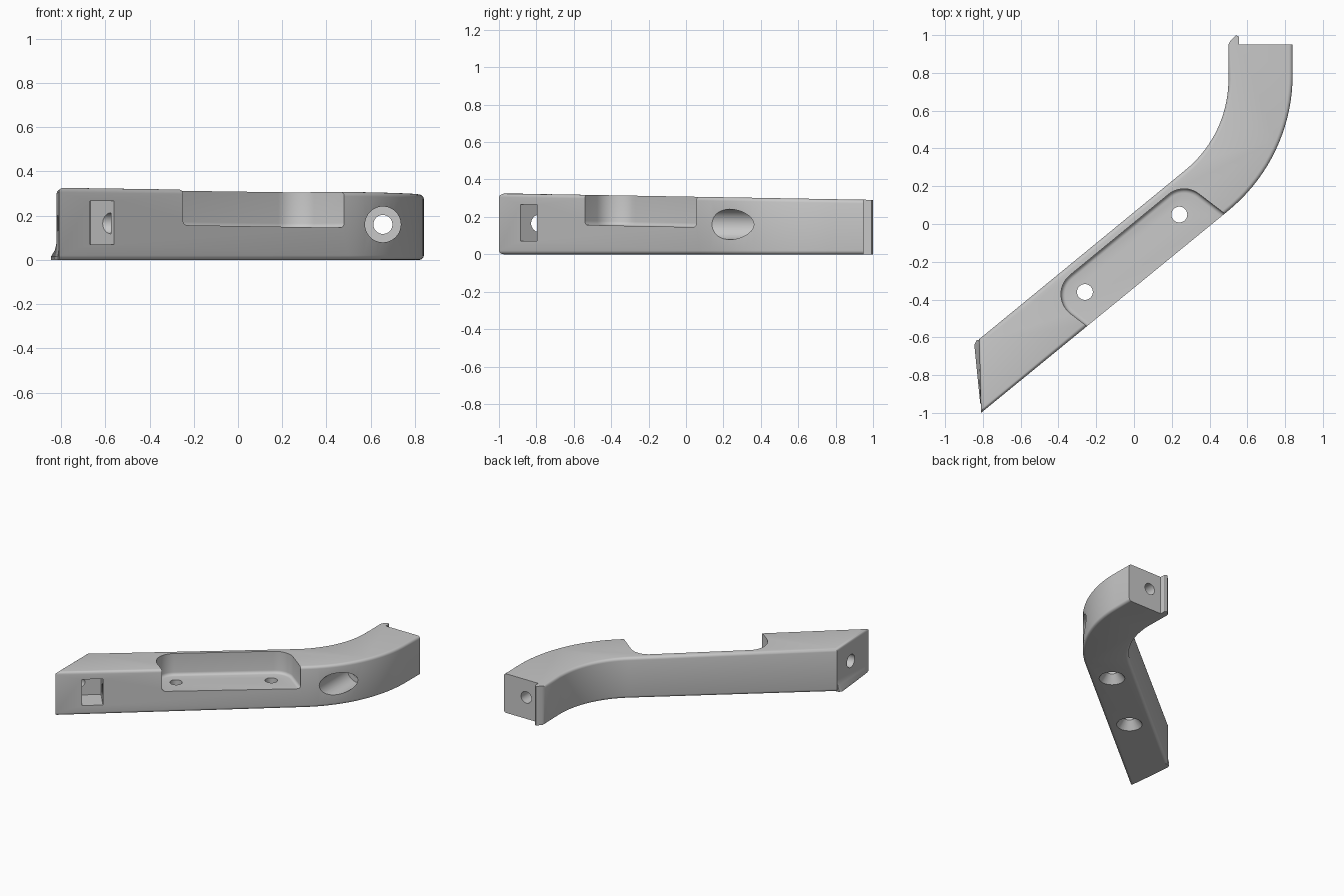
import bpy, bmesh, math
from mathutils import Vector

cube = bpy.data.objects.get("Cube")
if cube:
    bpy.data.objects.remove(cube, do_unlink=True)

grey = bpy.data.materials.new("plain grey")
grey.use_nodes = True
grey.diffuse_color = (0.58, 0.58, 0.58, 1)
grey.node_tree.nodes["Principled BSDF"].inputs["Base Color"].default_value = (0.58, 0.58, 0.58, 1)


def make_object(name, bm):
    mesh = bpy.data.meshes.new(name)
    bm.to_mesh(mesh)
    bm.free()
    mesh.materials.append(grey)
    obj = bpy.data.objects.new(name, mesh)
    bpy.context.collection.objects.link(obj)
    return obj


def loft(rings):
    """Closed solid through matching rings of points."""
    bm = bmesh.new()
    loops = [[bm.verts.new(p) for p in ring] for ring in rings]
    n = len(loops[0])
    for a, b in zip(loops, loops[1:]):
        for i in range(n):
            bm.faces.new((a[i], a[(i + 1) % n], b[(i + 1) % n], b[i]))
    bm.faces.new(loops[0])
    bm.faces.new(loops[-1])
    bmesh.ops.recalc_face_normals(bm, faces=bm.faces)
    return bm


def prism(outline, low, high):
    return loft([[(x, y, f(y)) for x, y in outline] for f in (low, high)])


def bevel(bm, rule, size):
    edges = [e for e in bm.edges if rule((e.verts[0].co + e.verts[1].co) / 2, e)]
    bmesh.ops.bevel(bm, geom=edges, offset=size, segments=4, profile=0.5, affect='EDGES')


def arc(cx, cy, r, start, end, steps=18):
    angles = [math.radians(start + (end - start) * i / steps) for i in range(steps + 1)]
    return [(cx + r * math.cos(a), cy + r * math.sin(a)) for a in angles]


def fillet(before, corner, after, r, steps=12):
    p = Vector((*corner, 0))
    d1 = (Vector((*before, 0)) - p).normalized()
    d2 = (Vector((*after, 0)) - p).normalized()
    half = d1.angle(d2) / 2
    centre = p + (d1 + d2).normalized() * r / math.sin(half)
    t = r / math.tan(half)
    v1, v2 = (p + d1 * t - centre).normalized(), (p + d2 * t - centre).normalized()
    return [(centre + v1.slerp(v2, i / steps) * r).to_2d()[:] for i in range(steps + 1)]


def rod(start, end, r, r_end):
    a, b = Vector(start), Vector(end)
    turn = (b - a).to_track_quat('Z', 'Y')
    circle = [turn @ Vector((x, y, 0)) for x, y in arc(0, 0, 1, 0, 360, 40)[:-1]]
    return loft([[a + c * r for c in circle], [b + c * r_end for c in circle]])


def combine(target, bm, operation):
    tool = make_object("tool", bm)
    tool.hide_render = True
    mod = target.modifiers.new("combine", 'BOOLEAN')
    mod.operation = operation
    mod.solver = 'EXACT'
    mod.object = tool
    bpy.context.view_layer.objects.active = target
    bpy.ops.object.modifier_apply(modifier=mod.name)
    bpy.data.objects.remove(tool, do_unlink=True)


def drill(target, start, end, r, r_end=None):
    combine(target, rod(start, end, r, r_end or r), 'DIFFERENCE')


# Curved arm body with the narrow lip at its back end
outline = [(-0.81, -1.0)] + arc(-0.09, 0.79, 0.93, -50.6, 0)
outline += [(0.84, 0.95), (0.557, 0.95), (0.555, 0.992), (0.54, 1.0), (0.51, 0.97), (0.5, 0.95)]
outline += arc(-0.12, 0.766, 0.62, 0, -50.6) + [(-0.82, -0.61)]
body_bm = prism(outline, lambda y: 0, lambda y: 0.3085 - 0.0175 * y)


def long_edge(mid, edge):
    level = abs(edge.verts[0].co.z - edge.verts[1].co.z) < 0.05
    left_bottom = mid.x < -0.8 and mid.z < 0.1
    return level and mid.y < 0.94 and not left_bottom


bevel(body_bm, long_edge, 0.02)
body = make_object("curved_arm", body_bm)

# Flared foot on the lower edge of the straight end
rings = []
for y, flare in ((-0.615, 0.5), (-0.64, 1), (-0.95, 0.12)):
    x = -0.81 - 0.01 * (y + 1) / 0.39
    profile = ((0, 0.08), (0.008, 0.045), (0.026, 0.015), (0.026, 0))
    ring = [(x - out * flare, y, z) for out, z in profile]
    rings.append(ring + [(x + 0.03, y, 0), (x + 0.03, y, 0.08)])
combine(body, loft(rings), 'UNION')

# Open recess with rounded corners and a softened floor edge
near, far = (-0.13, -0.632), (0.6, -0.037)
left, right = (-0.466, -0.375), (0.262, 0.222)
recess = [far] + fillet(far, right, left, 0.13) + fillet(right, left, near, 0.13) + [near]
recess_bm = prism(recess, lambda y: 0.146 - 0.02 * y, lambda y: 0.6)
bevel(recess_bm, lambda mid, e: max(v.co.z for v in e.verts) < 0.3, 0.022)
combine(body, recess_bm, 'DIFFERENCE')

# Mounting holes through the recess floor, countersunk from below
for x, y in ((-0.26, -0.36), (0.24, 0.05)):
    drill(body, (x, y, -0.1), (x, y, 0.3), 0.042)
    drill(body, (x, y, -0.01), (x, y, 0.06), 0.096, 0.042)

# Bolt hole along the curved end, with a wide head bore
drill(body, (0.655, -0.2, 0.16), (0.655, 1.1, 0.16), 0.043)
drill(body, (0.655, -0.2, 0.16), (0.655, 0.47, 0.16), 0.081)

# Nut slot cut square to the front face, and the bolt hole that meets it
inward = Vector((-0.634, 0.773))
a, b = Vector((-0.67, -0.885)), Vector((-0.56, -0.795))
slot = [p[:] for p in (a - inward * 0.1, b - inward * 0.1, b + inward * 0.17, a + inward * 0.17)]
combine(body, prism(slot, lambda y: 0.07, lambda y: 0.265), 'DIFFERENCE')
drill(body, (-1, -0.78, 0.165), (-0.575, -0.78, 0.165), 0.048)

# Smooth shading with sharp corners kept
bpy.ops.object.select_all(action='DESELECT')
body.select_set(True)
bpy.context.view_layer.objects.active = body
bpy.ops.object.shade_smooth_by_angle(angle=math.radians(30))
